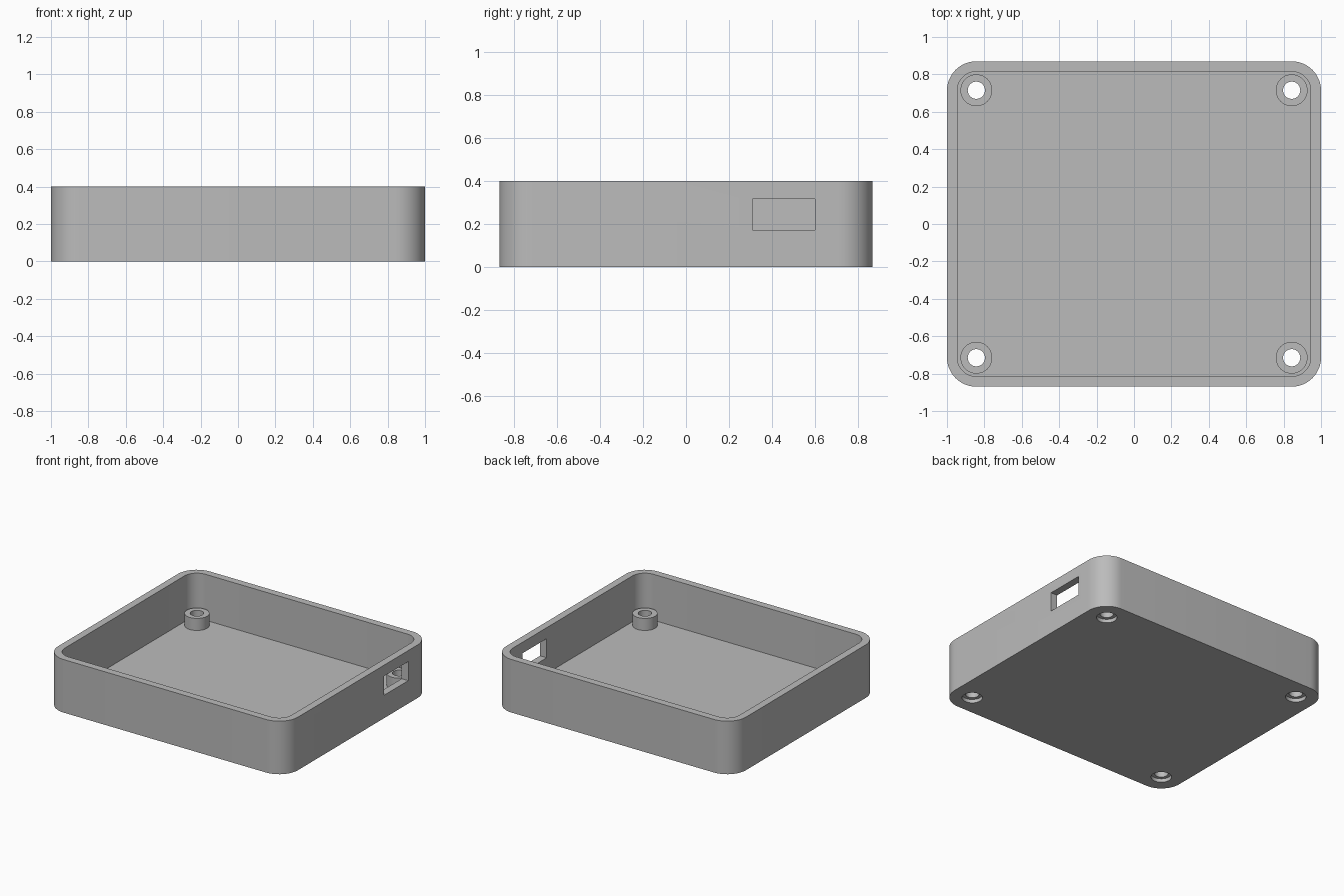
import bpy, bmesh
from math import cos, sin, pi

if "Cube" in bpy.data.objects:
    bpy.data.objects.remove(bpy.data.objects["Cube"], do_unlink=True)

HX, HY, HEIGHT = 1.0, 0.87, 0.4      # outer half sizes and height
RADIUS, WALL, FLOOR = 0.157, 0.055, 0.054
POST_X, POST_Y, POST_TOP = 0.843, 0.715, 0.145

grey = bpy.data.materials.new("plain grey")
grey.use_nodes = True
colour = (0.5, 0.5, 0.5, 1)
grey.diffuse_color = colour
grey.node_tree.nodes["Principled BSDF"].inputs["Base Color"].default_value = colour


def prism(name, outline, z0, z1):
    """Extrude a flat outline from z0 to z1."""
    bm = bmesh.new()
    base = bm.faces.new([bm.verts.new((x, y, z0)) for x, y in outline])
    top = bmesh.ops.extrude_face_region(bm, geom=[base])["geom"]
    verts = [v for v in top if isinstance(v, bmesh.types.BMVert)]
    bmesh.ops.translate(bm, verts=verts, vec=(0, 0, z1 - z0))
    bmesh.ops.recalc_face_normals(bm, faces=bm.faces)
    mesh = bpy.data.meshes.new(name)
    bm.to_mesh(mesh)
    bm.free()
    mesh.materials.append(grey)
    obj = bpy.data.objects.new(name, mesh)
    bpy.context.collection.objects.link(obj)
    return obj


def rounded_rect(hx, hy, r, steps=12):
    points = []
    for corner, (sx, sy) in enumerate([(1, 1), (-1, 1), (-1, -1), (1, -1)]):
        for i in range(steps + 1):
            a = (corner + i / steps) * pi / 2
            points.append((sx * (hx - r) + r * cos(a), sy * (hy - r) + r * sin(a)))
    return points


def circle(x, y, r, sides=48):
    return [(x + r * cos(2 * pi * i / sides), y + r * sin(2 * pi * i / sides))
            for i in range(sides)]


def combine(target, tool, operation):
    """Apply a boolean and discard the tool."""
    mod = target.modifiers.new(operation, "BOOLEAN")
    mod.object, mod.operation, mod.solver = tool, operation, "EXACT"
    bpy.ops.object.select_all(action="DESELECT")
    bpy.context.view_layer.objects.active = target
    target.select_set(True)
    bpy.ops.object.modifier_apply(modifier=mod.name)
    bpy.data.objects.remove(tool, do_unlink=True)


# Open tray with a concentric inner corner
tray = prism("enclosure_tray", rounded_rect(HX, HY, RADIUS), 0, HEIGHT)
cavity = prism("cavity", rounded_rect(HX - WALL, HY - WALL, RADIUS - WALL), FLOOR, HEIGHT + 0.1)
combine(tray, cavity, "DIFFERENCE")

# Four screw posts with through holes and recesses for the screw heads
for sx in (-1, 1):
    for sy in (-1, 1):
        x, y = sx * POST_X, sy * POST_Y
        combine(tray, prism("post", circle(x, y, 0.085), FLOOR / 2, POST_TOP), "UNION")
        combine(tray, prism("hole", circle(x, y, 0.046), -0.1, 0.3), "DIFFERENCE")
        combine(tray, prism("recess", circle(x, y, 0.07), -0.1, 0.027), "DIFFERENCE")

# Connector opening in the +x wall
opening = [(0.9, 0.31), (1.1, 0.31), (1.1, 0.6), (0.9, 0.6)]
combine(tray, prism("opening", opening, 0.173, 0.317), "DIFFERENCE")

bpy.ops.object.shade_smooth_by_angle(angle=pi / 6)
